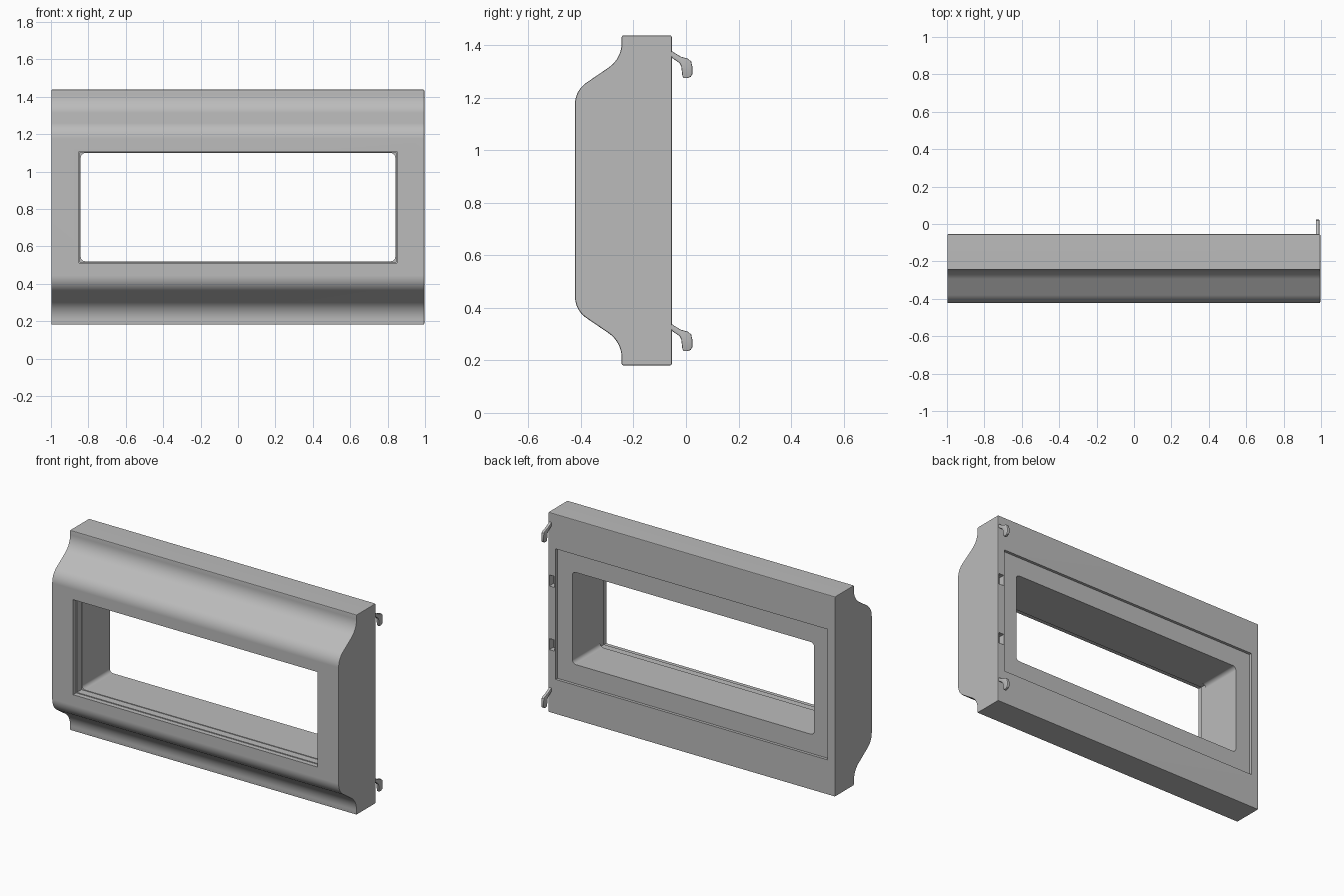
import bpy, bmesh
from math import sin, cos, pi, radians

if "Cube" in bpy.data.objects:
    bpy.data.objects.remove(bpy.data.objects["Cube"])

grey = bpy.data.materials.new("plain grey")
grey.use_nodes = True
grey.diffuse_color = (0.5, 0.5, 0.5, 1)
grey.node_tree.nodes["Principled BSDF"].inputs["Base Color"].default_value = grey.diffuse_color

LEFT, RIGHT = 0.996, -0.998
BACK, SHELF, FRONT = -0.054, -0.245, -0.423
TOP, BOTTOM = 1.438, 0.181
MID = (TOP + BOTTOM) / 2


def prism(name, points, lo, hi, along):
    """Extrude a (y, z) outline along x, or an (x, z) outline along y."""
    bm = bmesh.new()
    place = (lambda p, d: (d, *p)) if along == "x" else (lambda p, d: (p[0], d, p[1]))
    a, b = [[bm.verts.new(place(p, d)) for p in points] for d in (lo, hi)]
    bm.faces.new(a)
    bm.faces.new(b)
    for i in range(len(points)):
        j = (i + 1) % len(points)
        bm.faces.new((a[i], a[j], b[j], b[i]))
    bmesh.ops.recalc_face_normals(bm, faces=bm.faces)
    mesh = bpy.data.meshes.new(name)
    bm.to_mesh(mesh)
    bm.free()
    mesh.materials.append(grey)
    obj = bpy.data.objects.new(name, mesh)
    bpy.context.collection.objects.link(obj)
    return obj


def rectangle(x0, x1, z0, z1, r=0.0):
    if not r:
        return [(x0, z0), (x1, z0), (x1, z1), (x0, z1)]
    centres = [(x1 - r, z1 - r), (x0 + r, z1 - r), (x0 + r, z0 + r), (x1 - r, z0 + r)]
    return [(cx + r * cos((q + k / 6) * pi / 2), cz + r * sin((q + k / 6) * pi / 2))
            for q, (cx, cz) in enumerate(centres) for k in range(7)]


def use_modifier(obj, kind, **settings):
    mod = obj.modifiers.new(kind.title(), kind)
    for key, value in settings.items():
        setattr(mod, key, value)
    bpy.context.view_layer.objects.active = obj
    bpy.ops.object.modifier_apply(modifier=mod.name)


def cut(obj, outline, y0, y1):
    cutter = prism("cutter", outline, y0, y1, "y")
    cutter.hide_render = True
    use_modifier(obj, "BOOLEAN", object=cutter, operation="DIFFERENCE", solver="EXACT")
    bpy.data.objects.remove(cutter)


def smooth(obj):
    bpy.ops.object.select_all(action="DESELECT")
    obj.select_set(True)
    bpy.context.view_layer.objects.active = obj
    bpy.ops.object.shade_smooth_by_angle(angle=radians(30))


# Frame body: S-curved side outline, mirrored top to bottom
R1, R2, N = 0.115, 0.10, 10
angles = [radians(55) * k / N for k in range(N + 1)]
upper = [(BACK, TOP), (SHELF, TOP)]
upper += [(SHELF - R1 + R1 * cos(a), 1.41 - R1 * sin(a)) for a in angles]
upper += [(FRONT + R2 - R2 * cos(a), 1.175 + R2 * sin(a)) for a in reversed(angles)]
lower = [(y, 2 * MID - z) for y, z in reversed(upper)]
frame = prism("frame_body", upper + lower, RIGHT, LEFT, "x")
use_modifier(frame, "BEVEL", width=0.006, segments=2, limit_method="ANGLE", angle_limit=radians(60))

# Window: rounded tunnel with a square stepped rim at the front
cut(frame, rectangle(-0.841, 0.841, 0.52, 1.099, 0.025), -0.6, 0.2)
cut(frame, rectangle(-0.845, 0.845, 0.516, 1.103), -0.6, FRONT + 0.075)
cut(frame, rectangle(-0.85, 0.85, 0.511, 1.108), -0.6, FRONT + 0.03)

# Shallow panel recess and two latch slots in the back
cut(frame, rectangle(-0.945, 0.945, 0.4, 1.22), BACK - 0.018, 0.2)
for z in (0.61, 1.01):
    cut(frame, rectangle(0.952, 0.988, z - 0.035, z + 0.035), BACK - 0.04, 0.2)
smooth(frame)
use_modifier(frame, "WEIGHTED_NORMAL", keep_sharp=True)

# Hinge hooks on the left back edge
hook = [(-0.06, 1.383), (-0.045, 1.372), (-0.02, 1.357), (0.008, 1.349), (0.02, 1.338),
        (0.024, 1.32), (0.024, 1.29), (0.018, 1.28), (0.005, 1.275), (-0.01, 1.275),
        (-0.014, 1.285), (-0.018, 1.32), (-0.024, 1.332), (-0.06, 1.357)]
for name, drop in (("upper_hook", 0), ("lower_hook", 1.04)):
    part = prism(name, [(y, z - drop) for y, z in hook], 0.973, 0.991, "x")
    use_modifier(part, "BEVEL", width=0.004, segments=2, limit_method="ANGLE", angle_limit=radians(60))
    smooth(part)
